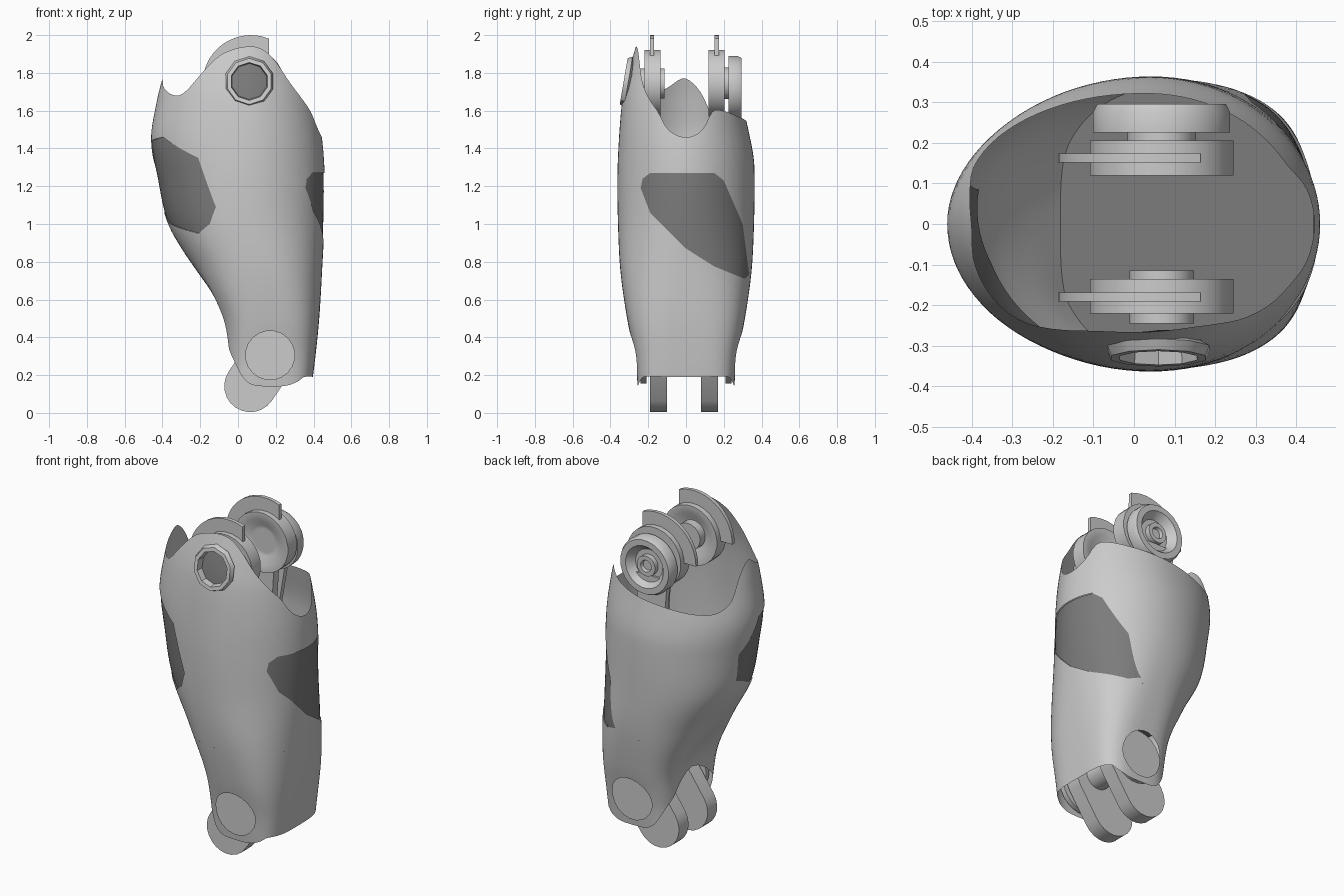
import bpy, bmesh, math
from mathutils import Vector

if "Cube" in bpy.data.objects:
    bpy.data.objects.remove(bpy.data.objects["Cube"])


def curve(table, t):
    """Smooth interpolation through rows (key, values...)."""
    n = len(table)
    i = max(j for j in range(n - 1) if j == 0 or table[j][0] <= t)
    a, b = table[i], table[i + 1]
    h = b[0] - a[0]
    s = min(1, max(0, (t - a[0]) / h))
    p, q = table[max(i - 1, 0)], table[min(i + 2, n - 1)]
    out = []
    for k in range(1, len(a)):
        ma = (b[k] - p[k]) / (b[0] - p[0]) * h
        mb = (q[k] - a[k]) / (q[0] - a[0]) * h
        out.append((2*s**3 - 3*s*s + 1) * a[k] + (s**3 - 2*s*s + s) * ma
                   + (3*s*s - 2*s**3) * b[k] + (s**3 - s*s) * mb)
    return out


def ease(a, b, x):
    s = min(1, max(0, (x - a) / (b - a)))
    return s * s * (3 - 2 * s)


def finish(name, bm, angle=35):
    bmesh.ops.recalc_face_normals(bm, faces=bm.faces)
    me = bpy.data.meshes.new(name)
    bm.to_mesh(me)
    bm.free()
    ob = bpy.data.objects.new(name, me)
    bpy.context.collection.objects.link(ob)
    bpy.ops.object.select_all(action='DESELECT')
    ob.select_set(True)
    bpy.context.view_layer.objects.active = ob
    bpy.ops.object.shade_smooth_by_angle(angle=math.radians(angle))
    return ob


def lathe(name, cx, cz, profile, seg=24, closed=False, lean=0):
    """Revolve (radius, y) points round an axis along y."""
    bm = bmesh.new()
    rings = []
    for r, y in profile:
        rings.append([bm.verts.new((x, y + lean * (z - cz), z)) for x, z in circle(cx, cz, r, seg)])
    pairs = list(zip(rings, rings[1:]))
    if closed:
        pairs.append((rings[-1], rings[0]))
    for a, b in pairs:
        for i in range(seg):
            j = (i + 1) % seg
            bm.faces.new((a[i], a[j], b[j], b[i]))
    if not closed:
        bm.faces.new(rings[0])
        bm.faces.new(rings[-1])
    return finish(name, bm)


def plate(name, outline, y0, y1):
    """Extrude an (x, z) outline along y."""
    bm = bmesh.new()
    f = bm.faces.new([bm.verts.new((x, y0, z)) for x, z in outline])
    new = bmesh.ops.extrude_face_region(bm, geom=[f])['geom']
    bmesh.ops.translate(bm, vec=(0, y1 - y0, 0), verts=[v for v in new if isinstance(v, bmesh.types.BMVert)])
    return finish(name, bm)


dark = bpy.data.materials.new("dark_grey")
dark.diffuse_color = (.2, .2, .2, 1)
dark.use_nodes = True
dark.node_tree.nodes["Principled BSDF"].inputs["Base Color"].default_value = dark.diffuse_color


def cut_hole(bm, poly, u, w, panel=None):
    """Cut a convex (u, z) outline out of the side facing w; optionally keep it as a dark inset panel."""
    u, w = Vector(u).normalized(), Vector(w).normalized()
    n = len(poly)
    mu, mz = sum(p[0] for p in poly) / n, sum(p[1] for p in poly) / n
    reach = max(math.hypot(p[0] - mu, p[1] - mz) for p in poly) + .06
    sides = []
    for (a, b), (c, d) in zip(poly, poly[1:] + poly[:1]):
        no = u * (d - b) + Vector((0, 0, a - c))
        co = u * a + Vector((0, 0, b))
        if no.dot(u * mu + Vector((0, 0, mz)) - co) > 0:
            no = -no
        sides.append((co, no.normalized()))

    def near():
        mids = [(f, f.calc_center_median()) for f in bm.faces]
        return [f for f, c in mids if c.dot(w) > .05 and math.hypot(c.dot(u) - mu, c.z - mz) < reach]
    for co, no in sides:
        fs = near()
        geom = fs + list({e for f in fs for e in f.edges}) + list({v for f in fs for v in f.verts})
        bmesh.ops.bisect_plane(bm, geom=geom, dist=1e-5, plane_co=co, plane_no=no)
    gone = [f for f in near() if all((f.calc_center_median() - co).dot(no) < 0 for co, no in sides)]
    if panel:
        pb = bmesh.new()
        new = {v: pb.verts.new(v.co - w * .006) for v in {v for f in gone for v in f.verts}}
        for f in gone:
            pb.faces.new([new[v] for v in f.verts])
        finish(panel, pb, 60).data.materials.append(dark)
    bmesh.ops.delete(bm, geom=gone, context='FACES')


def circle(cx, cz, r, n):
    return [(cx + r * math.cos(2*math.pi*(i + .5)/n), cz + r * math.sin(2*math.pi*(i + .5)/n)) for i in range(n)]


# shell sections: z, left x, right x, half depth, x of widest point, squareness
SECTION = [(.14, -.05, .39, .255, .17, 4), (.3, -.06, .41, .272, .17, 3.6), (.5, -.095, .43, .312, .16, 3),
           (.75, -.225, .445, .347, .12, 2.4), (1, -.37, .457, .36, .06, 2.1), (1.25, -.43, .459, .363, .04, 2),
           (1.45, -.46, .445, .355, .04, 2), (1.65, -.43, .41, .338, .04, 2), (1.77, -.4, .37, .315, .04, 2),
           (1.94, -.35, .32, .265, .04, 2)]
# rim heights by angle
TOP = [(-8, 1.47), (0, 1.46), (8, 1.47), (17, 1.51), (22, 1.56), (28, 1.6), (38, 1.6), (60, 1.57), (90, 1.54),
       (135, 1.51), (153, 1.57), (164, 1.69), (175, 1.755), (184, 1.77), (198, 1.72), (217, 1.68), (226, 1.7),
       (240, 1.82), (252, 1.9), (272, 1.94), (290, 1.92), (303, 1.85), (315, 1.74), (325, 1.66), (335, 1.59),
       (343, 1.51), (352, 1.47), (360, 1.46), (368, 1.47)]
BOTTOM = [(0, .19), (50, .19), (65, .165), (90, .14), (110, .17), (140, .29), (180, .45)]


def shell_point(d, z):
    xl, xr, yh, cx, n = curve(SECTION, z)
    c, s = math.cos(math.radians(d)), math.sin(math.radians(d))
    x = cx + math.copysign(abs(c) ** (2 / n), c) * (xr - cx if c > 0 else cx - xl)
    y = yh * math.copysign(abs(s) ** (2 / n), s)
    if c < 0:    # hollow down the lower left side
        x += .04 * max(0, 1 - (y / .18) ** 2) * (1 - ease(.5, .85, z))
    if y > 0:    # back rim leans inwards
        y *= 1 - .1 * ease(1.3, 1.64, z)
    return x, y, z


# outer shell
COLS, ROWS = 96, 44
bm = bmesh.new()
grid = []
for j in range(ROWS + 1):
    ring = []
    for i in range(COLS):
        d = 360 * i / COLS
        zt, zb = curve(TOP, d)[0], curve(BOTTOM, min(d, 360 - d))[0]
        ring.append(bm.verts.new(shell_point(d, zb + (zt - zb) * j / ROWS)))
    grid.append(ring)
for a, b in zip(grid, grid[1:]):
    for i in range(COLS):
        k = (i + 1) % COLS
        bm.faces.new((a[i], a[k], b[k], b[i]))
cut_hole(bm, [(.07, 1.35), (.156, 1.09), (.12, 1.0), (.05, .95), (-.18, 1.0), (-.33, 1.08), (-.36, 1.25),
              (-.3, 1.44), (-.16, 1.46)], (1, -1, 0), (-1, -1, 0), "left_inset_panel")
cut_hole(bm, [(-.24, 1.19), (-.23, 1.24), (-.19, 1.27), (.15, 1.27), (.2, 1.23), (.3, 1.0), (.335, .73),
              (.31, .71), (.15, .775), (0, .87), (-.19, 1.06)], (0, 1, 0), (1, 0, 0), "right_inset_panel")
cut_hole(bm, circle(.06, 1.755, .11, 10), (1, 0, 0), (0, -1, 0), "upper_hole_back")
bpy.data.objects["upper_hole_back"].location.y = .02
for side, label in ((-1, "front"), (1, "back")):
    cut_hole(bm, circle(.17, .305, .13, 20), (1, 0, 0), (0, side, 0))
    lathe("lower_hole_disc_" + label, .17, .31, [(.155, side * .21), (.155, side * .24)])
finish("outer_shell", bm, angle=50)

# rim round the upper front hole, leaning with the shell
lathe("upper_hole_rim", .06, 1.755, [(.132, -.305), (.122, -.33), (.1, -.33), (.095, -.285)], 10, True, .17)

# floor inside the shell
bm = bmesh.new()
bm.faces.new([bm.verts.new(shell_point(d, .7)) for d in range(0, 360, 6)])
finish("inner_floor", bm).data.materials.append(dark)


# lower links
def capsule(x0, z0, x1, z1, r, n=12):
    a = math.atan2(z1 - z0, x1 - x0)
    pts = []
    for x, z, start in ((x1, z1, a - math.pi/2), (x0, z0, a + math.pi/2)):
        pts += [(x + r * math.cos(start + math.pi*i/n), z + r * math.sin(start + math.pi*i/n)) for i in range(n + 1)]
    return pts


for label, y0, y1 in (("front", -.19, -.1), ("back", .08, .17)):
    plate("lower_link_" + label, capsule(.065, .142, .18, .31, .138), y0, y1)
lathe("lower_pin", .17, .33, [(.08, -.2), (.08, .2)])

# upper joint discs, fins and struts
CX, CZ = .068, 1.745
fin = [(CX + .1, CZ)] + [(CX + .255 * math.cos(math.radians(a)), CZ + .255 * math.sin(math.radians(a)))
                         for a in range(68, 184, 8)]
for label, outer, inner, fy in (("front", -.22, -.135, -.18), ("back", .205, .12, .163)):
    step = .03 if label == "front" else -.03
    lathe("joint_disc_" + label, CX, CZ, [(.178, outer), (.178, inner), (.135, inner), (.09, inner - step),
                                          (.07, inner - step)])
    plate("joint_fin_" + label, fin, fy - .011, fy + .011)
lathe("front_hub", CX, CZ, [(.08, -.245), (.08, -.115)])
lathe("back_hub", CX, CZ, [(.085, .19), (.085, .24)])
lathe("outer_disc", CX, CZ - .025, [(.17, .225), (.17, .275), (.16, .295), (.125, .295), (.09, .25), (.06, .25),
                                    (.06, .28), (.035, .28), (.03, .262)])
plate("outer_strut", [(-.06, 1.66), (-.03, 1.3), (.1, 1.3), (.16, 1.66)], .232, .262)
plate("inner_strut", [(0, 1.62), (.02, 1.3), (.12, 1.3), (.14, 1.62)], .14, .19)
